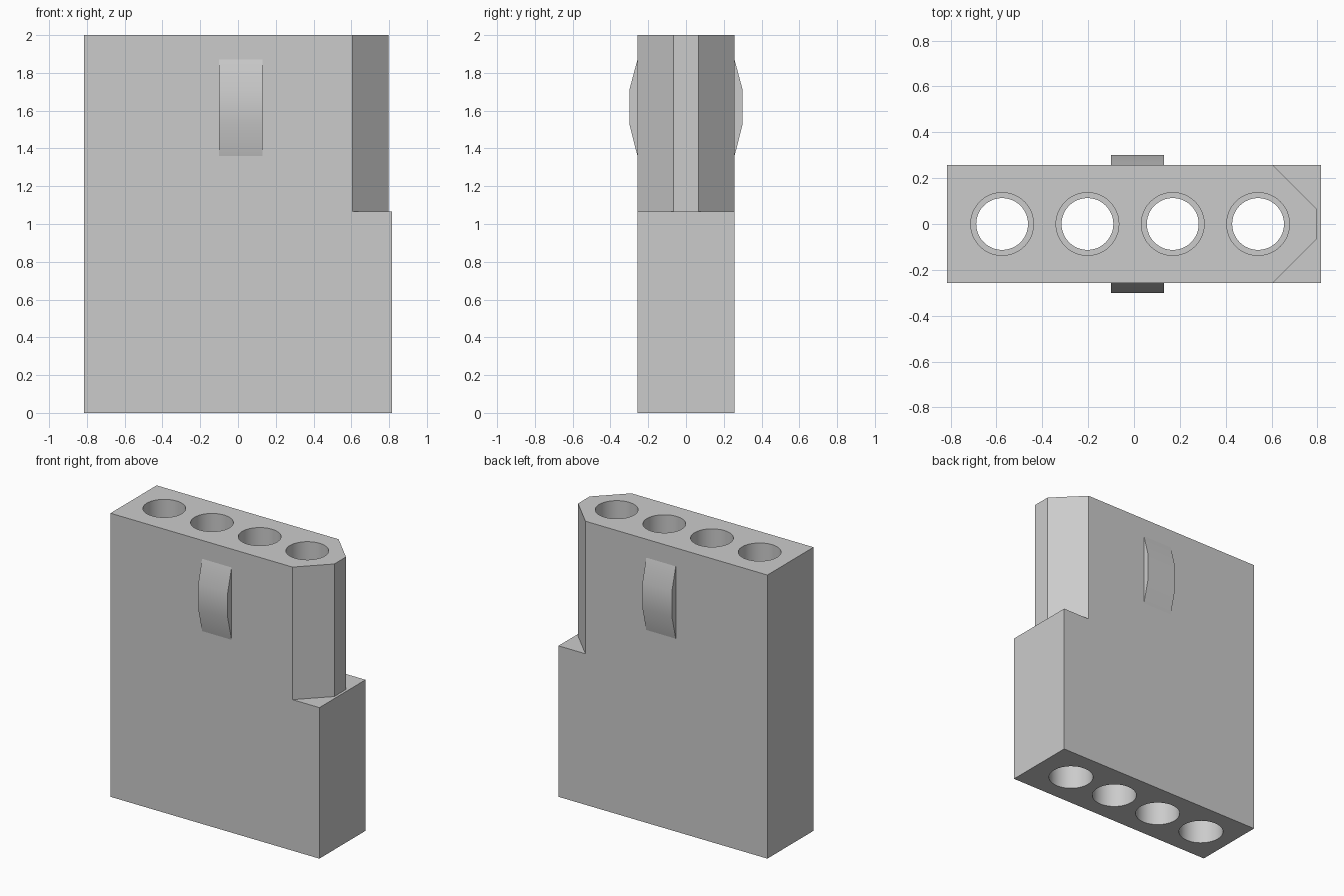
import bpy, bmesh, math

cube = bpy.data.objects.get("Cube")
if cube:
    bpy.data.objects.remove(cube, do_unlink=True)

HALF_X, HALF_Y, HEIGHT = 0.815, 0.257, 2.0
STEP_Z = 1.065

grey = bpy.data.materials.new("light grey plastic")
grey.use_nodes = True
color = (0.6, 0.6, 0.6, 1)
grey.diffuse_color = color
grey.node_tree.nodes["Principled BSDF"].inputs["Base Color"].default_value = color


def make_object(name, bm):
    bmesh.ops.recalc_face_normals(bm, faces=bm.faces)
    mesh = bpy.data.meshes.new(name)
    bm.to_mesh(mesh)
    bm.free()
    mesh.materials.append(grey)
    obj = bpy.data.objects.new(name, mesh)
    bpy.context.collection.objects.link(obj)
    return obj


def prism(name, outline, offset):
    """Extrude a closed 3D outline along an offset vector."""
    bm = bmesh.new()
    face = bm.faces.new([bm.verts.new(p) for p in outline])
    out = bmesh.ops.extrude_face_region(bm, geom=[face])
    verts = [v for v in out["geom"] if isinstance(v, bmesh.types.BMVert)]
    bmesh.ops.translate(bm, vec=offset, verts=verts)
    return make_object(name, bm)


def lathe(name, x, profile, sides=48):
    """Closed solid of revolution from (radius, z) pairs."""
    bm = bmesh.new()
    rings = []
    for r, z in profile:
        angles = [math.tau * i / sides for i in range(sides)]
        rings.append([bm.verts.new((x + r * math.cos(a), r * math.sin(a), z)) for a in angles])
    for low, high in zip(rings, rings[1:]):
        for i in range(sides):
            j = (i + 1) % sides
            bm.faces.new((low[i], low[j], high[j], high[i]))
    bm.faces.new(rings[0])
    bm.faces.new(rings[-1])
    return make_object(name, bm)


def smooth(obj):
    bpy.ops.object.select_all(action="DESELECT")
    obj.select_set(True)
    bpy.context.view_layer.objects.active = obj
    bpy.ops.object.shade_smooth_by_angle(angle=math.radians(30))


# Housing block
corners = [(-1, -1), (1, -1), (1, 1), (-1, 1)]
housing = prism("housing", [(sx * HALF_X, sy * HALF_Y, 0) for sx, sy in corners], (0, 0, HEIGHT))

# Keyed end: both upper corners are cut away at an angle
key = [(0.505, -0.357), (0.797, -0.065), (0.797, 0.065), (0.505, 0.357), (1, 0.357), (1, -0.357)]
cutters = [prism("key_cutter", [(x, y, STEP_Z) for x, y in key], (0, 0, HEIGHT))]

# Four stepped contact bores
bore = [(0.145, -0.1), (0.145, 0.85), (0.113, 0.85), (0.113, 1.1), (0.137, 1.1), (0.137, 2.1)]
for i in range(4):
    cutters.append(lathe(f"bore_cutter_{i + 1}", -0.575 + 0.372 * i, bore))

for cutter in cutters:
    mod = housing.modifiers.new(cutter.name, "BOOLEAN")
    mod.operation = "DIFFERENCE"
    mod.solver = "EXACT"
    mod.object = cutter
    bpy.context.view_layer.objects.active = housing
    bpy.ops.object.modifier_apply(modifier=mod.name)
    bpy.data.objects.remove(cutter, do_unlink=True)
smooth(housing)

# Raised latch bumps on both broad faces
bump = [(0.24, 1.36), (0.257, 1.36), (0.3, 1.53), (0.3, 1.71), (0.257, 1.87), (0.24, 1.87)]
for name, side in (("front_latch_bump", -1), ("back_latch_bump", 1)):
    smooth(prism(name, [(-0.1, side * y, z) for y, z in bump], (0.23, 0, 0)))
